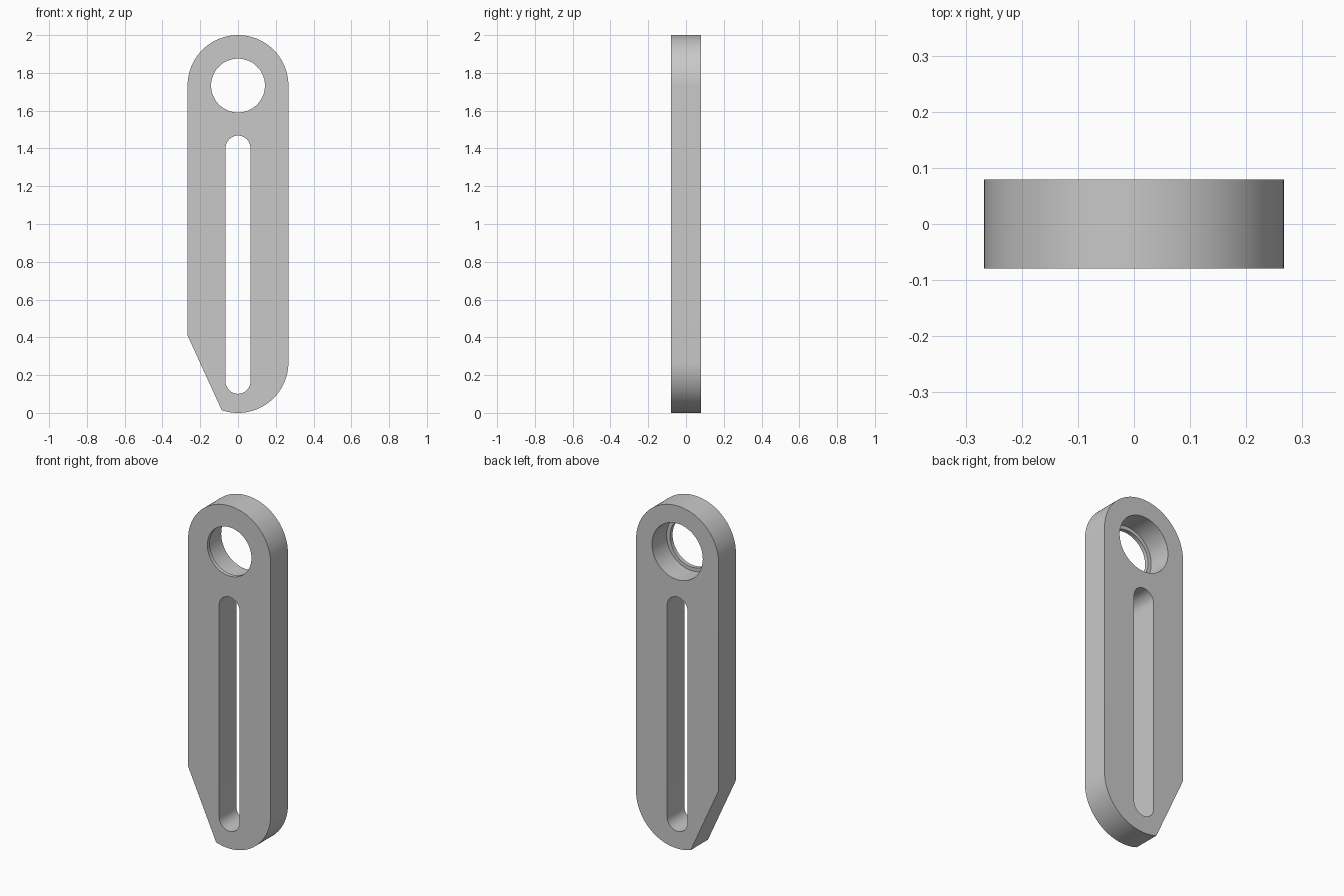
import bpy, bmesh
from math import cos, sin, pi, radians, sqrt

cube = bpy.data.objects.get("Cube")
if cube:
    bpy.data.objects.remove(cube, do_unlink=True)

R = 0.267            # half width and end radius
HALF = 0.0795        # half thickness
TOP, BOTTOM = 2 - R, R

grey = bpy.data.materials.new("light_grey")
grey.use_nodes = True
colour = (0.58, 0.58, 0.58, 1)
grey.diffuse_color = colour
grey.node_tree.nodes["Principled BSDF"].inputs["Base Color"].default_value = colour


def arc(z, radius, start, end, steps=48):
    """Points of an arc in the x-z plane, angles in degrees."""
    angles = [radians(start + (end - start) * i / steps) for i in range(steps + 1)]
    return [(radius * cos(a), z + radius * sin(a)) for a in angles]


def prism(name, outline, y0, y1):
    """Extrude an x-z outline from y0 to y1."""
    bm = bmesh.new()
    face = bm.faces.new([bm.verts.new((x, y0, z)) for x, z in outline])
    new = bmesh.ops.extrude_face_region(bm, geom=[face])["geom"]
    moved = [v for v in new if isinstance(v, bmesh.types.BMVert)]
    bmesh.ops.translate(bm, vec=(0, y1 - y0, 0), verts=moved)
    bmesh.ops.recalc_face_normals(bm, faces=bm.faces)
    mesh = bpy.data.meshes.new(name)
    bm.to_mesh(mesh)
    bm.free()
    mesh.materials.append(grey)
    obj = bpy.data.objects.new(name, mesh)
    bpy.context.collection.objects.link(obj)
    return obj


# Plate: round top, round bottom with one slanted corner
tip_x = -0.086
tip_angle = -90 - 18.8
outline = arc(TOP, R, 0, 180) + [(-R, 0.41)] + arc(BOTTOM, R, tip_angle, 0)
plate = prism("slotted_plate", outline, -HALF, HALF)

# Cutters: long slot, through hole, wider bore from the back
slot_r = 0.066
slot = arc(1.468 - slot_r, slot_r, 0, 180, 24) + arc(0.101 + slot_r, slot_r, 180, 360, 24)
cutters = [
    prism("slot_cutter", slot, -0.2, 0.2),
    prism("hole_cutter", arc(TOP, 0.1425, 0, 360, 72)[:-1], -0.2, 0.2),
    prism("bore_cutter", arc(TOP, 0.164, 0, 360, 72)[:-1], -0.056, 0.2),
]

bpy.ops.object.select_all(action="DESELECT")
plate.select_set(True)
bpy.context.view_layer.objects.active = plate
for cutter in cutters:
    mod = plate.modifiers.new(cutter.name, "BOOLEAN")
    mod.operation = "DIFFERENCE"
    mod.solver = "EXACT"
    mod.object = cutter
    bpy.ops.object.modifier_apply(modifier=mod.name)
    bpy.data.objects.remove(cutter, do_unlink=True)

bpy.ops.object.shade_smooth_by_angle(angle=radians(25))
